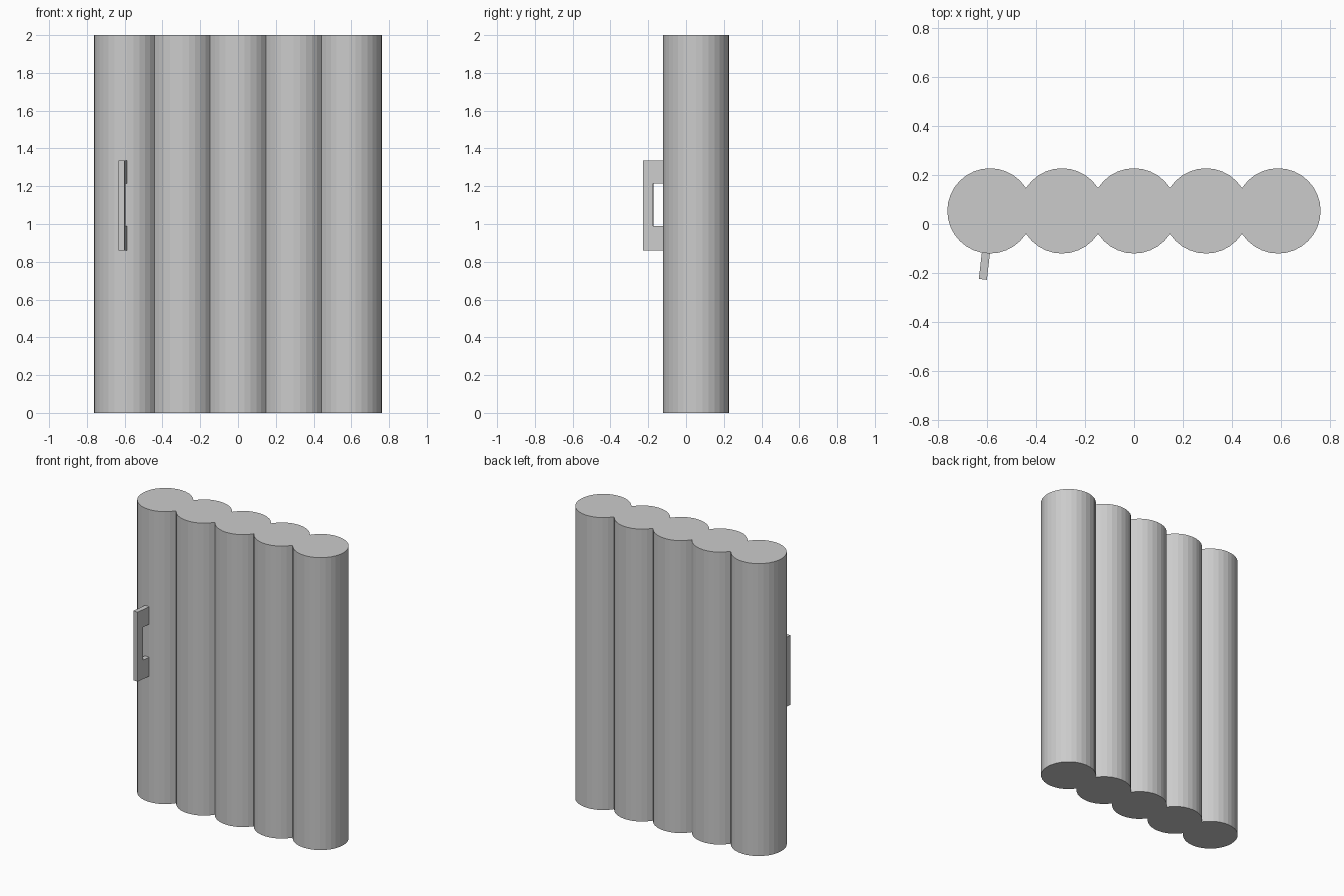
import bpy
import bmesh
from math import sin, cos, pi, radians, sqrt
from mathutils import Matrix

if "Cube" in bpy.data.objects:
    bpy.data.objects.remove(bpy.data.objects["Cube"])

R, PITCH, YC, SIDES = 0.174, 0.294, 0.0535, 32


def prism(name, points, offset, matrix=None):
    """Extrude a closed outline of 3D points by an offset vector."""
    bm = bmesh.new()
    face = bm.faces.new([bm.verts.new(p) for p in points])
    ext = bmesh.ops.extrude_face_region(bm, geom=[face])
    verts = [v for v in ext["geom"] if isinstance(v, bmesh.types.BMVert)]
    bmesh.ops.translate(bm, verts=verts, vec=offset)
    bmesh.ops.recalc_face_normals(bm, faces=bm.faces[:])
    if matrix:
        bm.transform(matrix)
    mesh = bpy.data.meshes.new(name)
    bm.to_mesh(mesh)
    bm.free()
    obj = bpy.data.objects.new(name, mesh)
    bpy.context.collection.objects.link(obj)
    return obj


# Door panel: five merged round logs, traced as one scalloped outline
half = PITCH / 2
cleft = sqrt(R * R - half * half)
front = []
for i in range(5):
    cx = (i - 2) * PITCH
    for k in range(SIDES // 2 + 1):
        a = pi + k * 2 * pi / SIDES
        dx, dy = R * cos(a), R * sin(a)
        if (i > 0 and dx < -half + 0.001) or (i < 4 and dx > half - 0.001):
            continue
        front.append((cx + dx, dy))
    if i < 4:
        front.append((cx + half, -cleft))
back = [(x, -y) for x, y in reversed(front[1:-1])]
prism("log_door_panel", [(x, y + YC, 0) for x, y in front + back], (0, 0, 2))

# Pull handle: C-shaped plate, turned slightly and sunk into the first log
T, OUT, GRIP, IN = 0.033, -0.106, -0.054, 0.03
profile = [(IN, 0.86), (OUT, 0.86), (OUT, 1.335), (IN, 1.335),
           (IN, 1.215), (GRIP, 1.215), (GRIP, 0.99), (IN, 0.99)]
place = Matrix.Translation((-0.605, -0.1205, 0)) @ Matrix.Rotation(radians(-6.5), 4, "Z")
prism("door_handle", [(-T / 2, y, z) for y, z in profile], (T, 0, 0), place)
